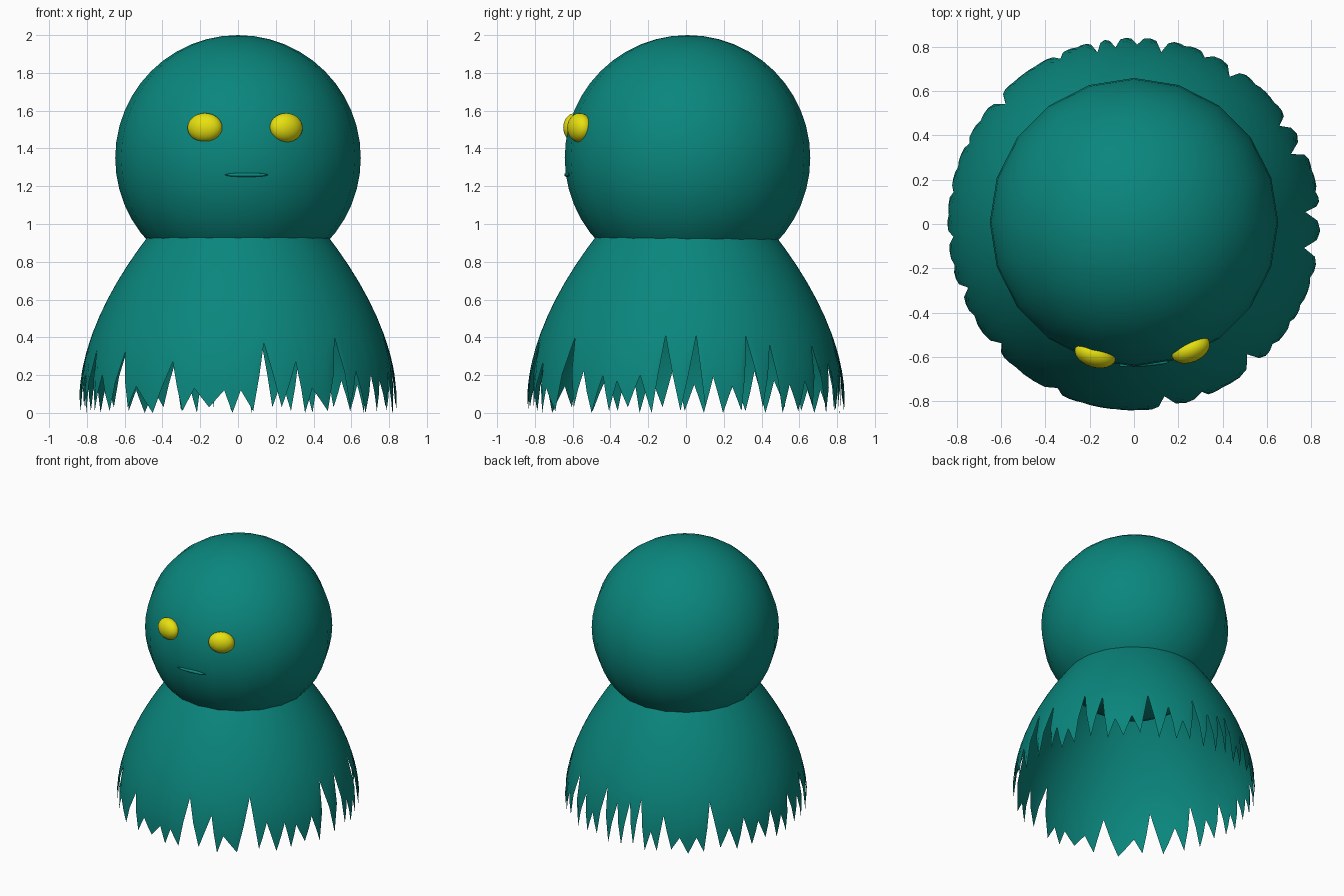
import bpy, bmesh, math
from mathutils import Matrix

cube = bpy.data.objects.get("Cube")
if cube:
    bpy.data.objects.remove(cube)


def material(name, rgb):
    m = bpy.data.materials.new(name)
    m.use_nodes = True
    color = (*rgb, 1)
    m.diffuse_color = color
    m.node_tree.nodes["Principled BSDF"].inputs["Base Color"].default_value = color
    return m


teal = material("teal", (0.003, 0.24, 0.205))
yellow = material("yellow", (0.8, 0.75, 0.005))


def make_object(name, bm, mat):
    bmesh.ops.recalc_face_normals(bm, faces=bm.faces)
    mesh = bpy.data.meshes.new(name)
    bm.to_mesh(mesh)
    bm.free()
    mesh.materials.append(mat)
    mesh.shade_smooth()
    obj = bpy.data.objects.new(name, mesh)
    bpy.context.collection.objects.link(obj)
    return obj


def ellipsoid(name, centre, size, mat, turn=0, segments=24, rings=14):
    bm = bmesh.new()
    matrix = (Matrix.Translation(centre) @ Matrix.Rotation(math.radians(turn), 4, "Z")
              @ Matrix.Diagonal((*size, 1)))
    bmesh.ops.create_uvsphere(bm, u_segments=segments, v_segments=rings,
                              radius=1, matrix=matrix)
    return make_object(name, bm, mat)


# Head and face
ellipsoid("head", (0, 0.008, 1.35), (0.65, 0.65, 0.65), teal, segments=20, rings=24)
ellipsoid("right_eye", (-0.175, -0.587, 1.51), (0.095, 0.06, 0.077), yellow, -16)
ellipsoid("left_eye", (0.255, -0.563, 1.51), (0.092, 0.06, 0.077), yellow, 24)
ellipsoid("mouth", (0.045, -0.63, 1.26), (0.115, 0.012, 0.011), teal, 4)

# Notches in the ragged hem: (degrees round from the front, height)
notches = [(-60, .2), (-48, .32), (-40, .14), (-25, .27), (-16, .13), (-5, .12),
           (1, .12), (10, .37), (22, .27), (28, .13), (41, .4), (49, .22),
           (58, .2), (64, .17), (73, .2), (82, .41), (94, .41), (100, .19),
           (107, .14), (114, .41), (124, .36), (131, .15), (139, .17), (147, .36),
           (157, .27), (164, .17), (171, .38), (179, .3), (186, .33), (192, .36),
           (198, .15), (204, .27), (212, .12), (220, .12), (227, .36), (236, .17),
           (244, .22), (252, .17), (260, .22), (267, .15), (274, .27), (283, .2),
           (291, .33)]

# Each notch is followed by a tip; extra columns sit halfway along each edge
hem = []
for i, (a, z) in enumerate(notches):
    end = notches[i + 1][0] if i + 1 < len(notches) else notches[0][0] + 360
    hem += [(a, z), ((a + end) / 2, (0.01, 0.03, 0)[i % 3])]
columns = []
for i, (a, z) in enumerate(hem):
    b, w = hem[i + 1] if i + 1 < len(hem) else (hem[0][0] + 360, hem[0][1])
    columns += [(a, z), ((a + b) / 2, (z + w) / 2)]


def cloak_radius(z):
    return 0.84 - 0.36 * (max(0, z - 0.08) / 0.85) ** 1.8


# Cloak: a hollow bell that ends in the ragged hem
bm = bmesh.new()
grid = []
for a, bottom in columns:
    heights = [0.96 - 0.09 * k for k in range(7)]
    heights += [0.42 + (bottom - 0.42) * k / 4 for k in range(1, 5)]
    t = math.radians(a)
    grid.append([bm.verts.new((cloak_radius(z) * math.sin(t),
                               -cloak_radius(z) * math.cos(t), z)) for z in heights])
for i, left in enumerate(grid):
    right = grid[(i + 1) % len(grid)]
    for k in range(len(left) - 1):
        bm.faces.new((left[k], left[k + 1], right[k + 1], right[k]))
make_object("ragged_cloak", bm, teal)
